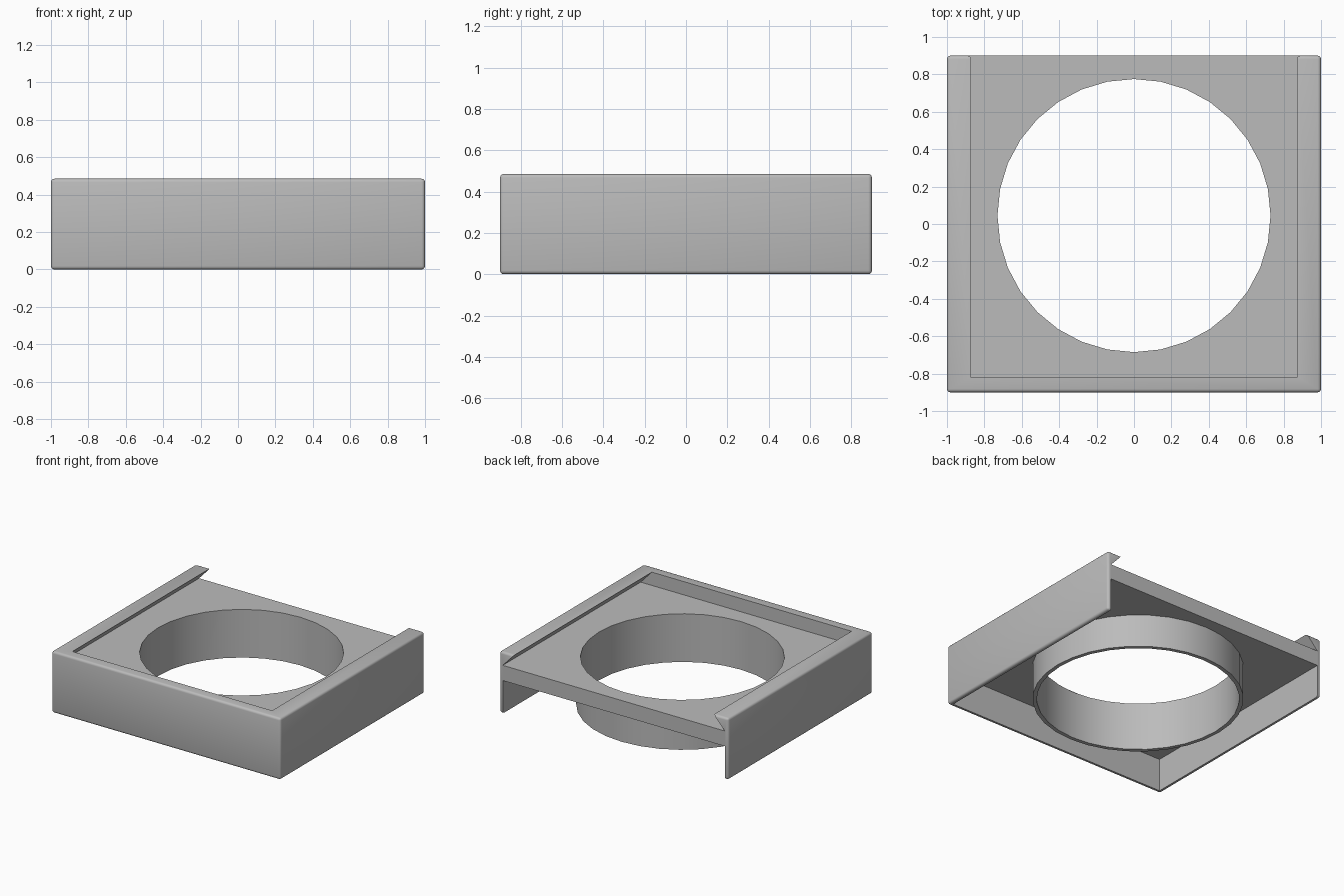
import bpy
import bmesh
from math import radians
from mathutils import Matrix

if "Cube" in bpy.data.objects:
    bpy.data.objects.remove(bpy.data.objects["Cube"], do_unlink=True)

HEIGHT, DECK_TOP, DECK_BOTTOM = 0.485, 0.38, 0.26
HALF_X, HALF_Y, WALL = 1.0, 0.9, 0.03
RING_Y, RING_IN, RING_OUT = 0.045, 0.73, 0.76

grey = bpy.data.materials.new("plain grey")
grey.use_nodes = True
colour = (0.5, 0.5, 0.5, 1)
grey.diffuse_color = colour
grey.node_tree.nodes["Principled BSDF"].inputs["Base Color"].default_value = colour


def to_object(bm, name):
    bmesh.ops.recalc_face_normals(bm, faces=bm.faces)
    mesh = bpy.data.meshes.new(name)
    bm.to_mesh(mesh)
    bm.free()
    mesh.materials.append(grey)
    obj = bpy.data.objects.new(name, mesh)
    bpy.context.collection.objects.link(obj)
    return obj


def prism(name, profile, y0, y1, bevel=0):
    """Extrude an (x, z) profile along y, optionally rounding all edges."""
    bm = bmesh.new()
    face = bm.faces.new([bm.verts.new((x, y0, z)) for x, z in profile])
    out = bmesh.ops.extrude_face_region(bm, geom=[face])["geom"]
    moved = [v for v in out if isinstance(v, bmesh.types.BMVert)]
    bmesh.ops.translate(bm, vec=(0, y1 - y0, 0), verts=moved)
    if bevel:
        bmesh.ops.recalc_face_normals(bm, faces=bm.faces)
        bmesh.ops.bevel(bm, geom=bm.edges[:], offset=bevel, segments=3,
                        profile=0.5, affect='EDGES')
    return to_object(bm, name)


def disc(name, radius, z0, z1):
    bm = bmesh.new()
    bmesh.ops.create_cone(bm, cap_ends=True, segments=32, radius1=radius,
                          radius2=radius, depth=z1 - z0,
                          matrix=Matrix.Translation((0, RING_Y, (z0 + z1) / 2)))
    return to_object(bm, name)


def combine(target, tool, operation):
    mod = target.modifiers.new(tool.name, 'BOOLEAN')
    mod.operation, mod.object, mod.solver = operation, tool, 'EXACT'
    bpy.context.view_layer.objects.active = target
    bpy.ops.object.modifier_apply(modifier=mod.name)
    bpy.data.objects.remove(tool, do_unlink=True)


def rect(half, z0, z1):
    return [(-half, z0), (half, z0), (half, z1), (-half, z1)]


# Rounded outer block
frame = prism("sliding_frame", rect(HALF_X, 0, HEIGHT), -HALF_Y, HALF_Y, 0.018)

# Underside cavity, open at the back
inner = HALF_X - WALL
cavity = prism("cavity_cutter", rect(inner, -0.2, DECK_BOTTOM), WALL - HALF_Y, 1.2)
combine(frame, cavity, 'DIFFERENCE')

# Collar hanging below the deck
combine(frame, disc("collar", RING_OUT, 0, 0.32), 'UNION')

# Dovetail slot above the deck, with overhanging side lips
lip, rise = 0.872, 0.1
top = HEIGHT + rise
top_half = lip - (inner - lip) * rise / (HEIGHT - DECK_TOP)
slot = prism("slot_cutter", [(-inner, DECK_TOP), (inner, DECK_TOP),
                             (top_half, top), (-top_half, top)], -0.82, 1.2)
combine(frame, slot, 'DIFFERENCE')

# Round opening through deck and collar
combine(frame, disc("opening_cutter", RING_IN, -0.2, 0.8), 'DIFFERENCE')

bpy.ops.object.select_all(action='DESELECT')
frame.select_set(True)
bpy.context.view_layer.objects.active = frame
bpy.ops.object.shade_smooth_by_angle(angle=radians(35))
